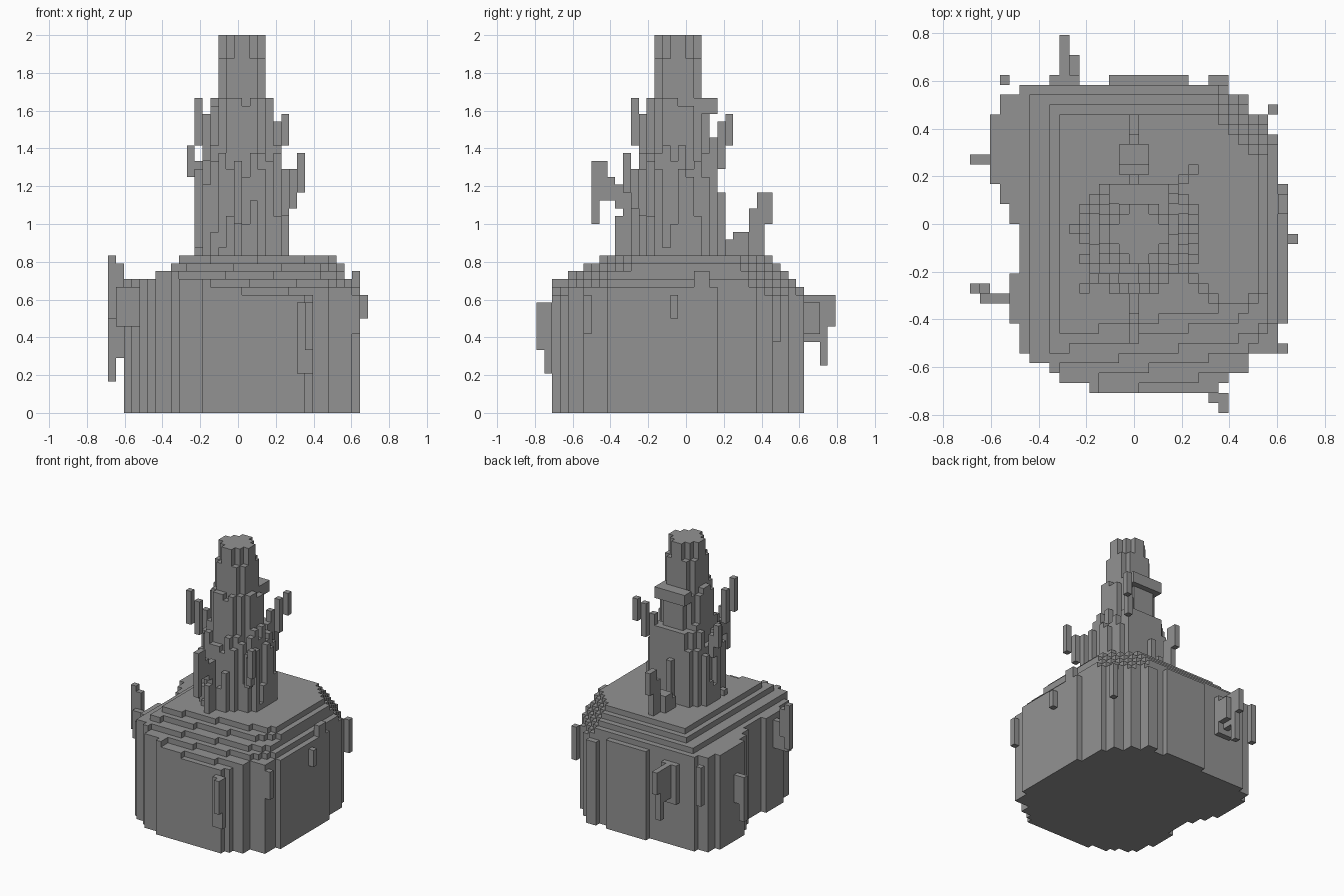
import bpy, bmesh, random
from mathutils import Vector

random.seed(4)
UNIT = 1 / 24
ORIGIN = Vector((-16.5, -19, 0))

cube = bpy.data.objects.get("Cube")
if cube:
    bpy.data.objects.remove(cube)

stone = bpy.data.materials.new("grey_stone")
stone.use_nodes = True
grey = (0.29, 0.29, 0.29, 1)
stone.diffuse_color = grey
stone.node_tree.nodes["Principled BSDF"].inputs["Base Color"].default_value = grey


def finish(name, bm):
    mesh = bpy.data.meshes.new(name)
    bm.to_mesh(mesh)
    bm.free()
    mesh.materials.append(stone)
    obj = bpy.data.objects.new(name, mesh)
    bpy.context.collection.objects.link(obj)
    return obj


def point(i, j, k):
    return (Vector((i, j, k)) + ORIGIN) * UNIT


def columns(name, heights, floor):
    """Solid block of square columns, with only the exposed faces."""
    bm = bmesh.new()

    def quad(*corners):
        bm.faces.new([bm.verts.new(point(*c)) for c in corners])

    for (i, j), top in heights.items():
        a, b = i + 1, j + 1
        quad((i, j, top), (a, j, top), (a, b, top), (i, b, top))
        quad((i, b, floor), (a, b, floor), (a, j, floor), (i, j, floor))
        sides = (((i, j - 1), (i, j), (a, j)), ((a, j), (a, j), (a, b)),
                 ((i, b), (a, b), (i, b)), ((i - 1, j), (i, b), (i, j)))
        for neighbour, p, q in sides:
            low = heights.get(neighbour, floor)
            if low < top:
                quad((*p, low), (*q, low), (*q, top), (*p, top))
    return finish(name, bm)


def blocks(name, boxes):
    """Group of boxes, each a corner cell and a size in cells."""
    bm = bmesh.new()
    for i, j, k, w, d, h in boxes:
        made = bmesh.ops.create_cube(bm, size=1)["verts"]
        bmesh.ops.scale(bm, vec=Vector((w, d, h)) * UNIT, verts=made)
        bmesh.ops.translate(bm, vec=point(i + w / 2, j + d / 2, k + h / 2), verts=made)
    return finish(name, bm)


# Rocky base: rows of the outline (end row, left edge, right edge)
outline = [(3, 12, 25), (4, 9, 26), (5, 8, 28), (6, 6, 28), (9, 5, 31),
           (14, 4, 32), (19, 5, 32), (21, 4, 32), (23, 3, 32), (28, 2, 31),
           (30, 2, 30), (32, 3, 28), (33, 5, 26), (34, 14, 22)]


def terrace(i, j):
    left = min((9 - i) * 0.75, 3)
    right = (i - 28) * 1.4
    back_corner = i + j - 53
    front = (9.5 - j) * 0.6 + (i - 16) * 0.1
    front_corner = (i - j - 15) * 0.5
    front = min(max(front, front_corner), 3 if i < 13 else 5)
    drop = max(0, left, right, front, back_corner, j - 29)
    return 20 - min(5, round(drop))


ground = {}
row = 2
for end, left, right in outline:
    for j in range(row, end):
        for i in range(left, right):
            ground[i, j] = terrace(i, j)
    row = end
columns("terraced_base", ground, 0)

# Tower: round core wrapped in rings of columns, ragged except at the back
rings = [(3, 48, 48), (4, 39, 40), (5, 30, 34), (6, 20, 31)]
tower = {}
for radius, low, high in rings:
    for i in range(17 - radius, 17 + radius):
        for j in range(18 - radius, min(18 + radius, 23)):
            dx, dy = abs(i - 16.5), abs(j - 17.5)
            if dx + dy < 1.5 * radius and (i, j) not in tower:
                tower[i, j] = random.randint(low, high) if j < 21 else high - 1
# Shoulders just below the top
for i in (14, 15, 18, 19):
    for j in (15, 16, 19, 20):
        if abs(i - 16.5) + abs(j - 17.5) == 4:
            tower[i, j] = 45
columns("tower", tower, 18)

# Hanging fins around the tower
blocks("tower_front_fin", [(16, 7, 24, 1, 1, 8), (16, 8, 27, 1, 1, 5),
                           (16, 9, 27, 1, 1, 3), (16, 10, 26, 1, 1, 3),
                           (16, 11, 24, 1, 1, 5), (16, 10, 20, 1, 2, 5)])
blocks("tower_back_fin", [(15, 24, 20, 3, 1, 2), (15, 25, 20, 3, 2, 3),
                          (16, 23, 20, 1, 1, 8), (16, 27, 20, 1, 1, 6),
                          (16, 28, 20, 1, 1, 8), (16, 29, 24, 1, 1, 4)])
blocks("tower_left_fins", [(24, 11, 28, 1, 1, 5), (23, 12, 26, 1, 1, 5),
                           (22, 13, 25, 1, 1, 6),
                           (22, 24, 34, 1, 1, 4), (21, 23, 31, 1, 1, 6),
                           (20, 22, 30, 1, 1, 5)])
blocks("tower_right_fins", [(11, 12, 34, 1, 1, 6), (12, 13, 32, 1, 1, 6),
                            (10, 18, 30, 1, 1, 4), (11, 18, 28, 1, 1, 4)])
blocks("tower_back_ledge", [(14, 21, 38, 6, 2, 2)])

# Hanging pieces around the base
blocks("base_right_spikes", [(0, 12, 12, 1, 1, 8), (1, 12, 14, 1, 1, 5),
                             (1, 11, 11, 3, 1, 5), (0, 25, 4, 1, 1, 8),
                             (1, 25, 7, 1, 1, 5)])
blocks("base_front_spikes", [(24, 1, 5, 2, 1, 9), (25, 0, 8, 1, 1, 6)])
blocks("base_back_spikes", [(9, 36, 11, 1, 2, 4), (9, 36, 6, 1, 1, 6),
                            (9, 34, 9, 1, 2, 6), (10, 34, 10, 1, 2, 4),
                            (8, 33, 8, 3, 1, 7),
                            (3, 33, 9, 1, 1, 7), (24, 33, 0, 2, 1, 15)])
blocks("base_left_spikes", [(32, 17, 12, 1, 1, 3), (31, 6, 10, 1, 1, 5),
                            (30, 30, 9, 1, 1, 6), (31, 20, 15, 1, 2, 3)])
